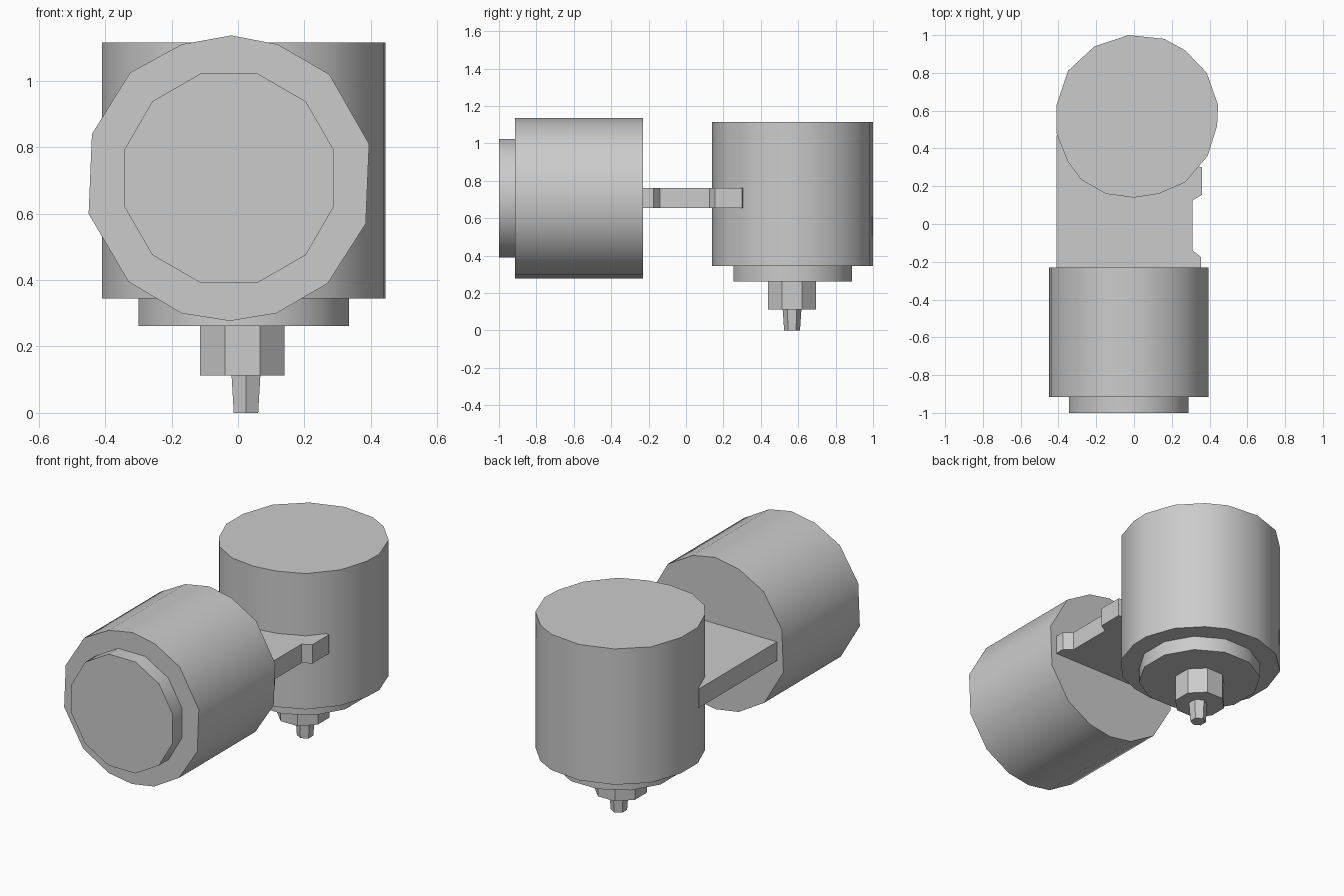
import bpy, bmesh
from math import cos, sin, pi, radians
from mathutils import Vector

cube = bpy.data.objects.get("Cube")
if cube:
    bpy.data.objects.remove(cube, do_unlink=True)

grey = bpy.data.materials.new("light_grey")
grey.use_nodes = True
colour = (0.6, 0.6, 0.6, 1)
grey.diffuse_color = colour
grey.node_tree.nodes["Principled BSDF"].inputs["Base Color"].default_value = colour


def prism(name, profile, start, end, axis="z", taper=1.0, smooth=40):
    """Extrude a 2D profile along z or y; taper scales the start face."""
    mid = sum((Vector(p) for p in profile), Vector((0, 0))) / len(profile)

    def place(p, d):
        return (p[0], p[1], d) if axis == "z" else (p[0], d, p[1])

    bm = bmesh.new()
    low = [bm.verts.new(place(mid + (Vector(p) - mid) * taper, start)) for p in profile]
    high = [bm.verts.new(place(p, end)) for p in profile]
    bm.faces.new(low)
    bm.faces.new(high)
    for i in range(len(profile)):
        j = (i + 1) % len(profile)
        bm.faces.new((low[i], low[j], high[j], high[i]))
    bmesh.ops.recalc_face_normals(bm, faces=bm.faces)
    mesh = bpy.data.meshes.new(name)
    bm.to_mesh(mesh)
    bm.free()
    mesh.materials.append(grey)
    obj = bpy.data.objects.new(name, mesh)
    bpy.context.collection.objects.link(obj)
    if smooth:
        bpy.ops.object.select_all(action="DESELECT")
        obj.select_set(True)
        bpy.context.view_layer.objects.active = obj
        bpy.ops.object.shade_smooth_by_angle(angle=radians(smooth))
    return obj


def ring(cx, cy, r, sides, turn=0.0):
    """Regular polygon, turned by a fraction of one side."""
    return [(cx + r * cos(2 * pi * (i + turn) / sides),
             cy + r * sin(2 * pi * (i + turn) / sides)) for i in range(sides)]


# Horizontal drum with its uneven outline, and the raised front disc
drum = [(-0.02, 1.137), (0.12, 1.11), (0.275, 1.02), (0.395, 0.81), (0.385, 0.57),
        (0.27, 0.39), (0.115, 0.30), (-0.025, 0.277), (-0.17, 0.30), (-0.33, 0.395),
        (-0.45, 0.60), (-0.44, 0.84), (-0.325, 1.025), (-0.17, 1.11)]
prism("horizontal_drum", drum, -0.915, -0.23, "y")
prism("front_disc", ring(-0.027, 0.707, 0.327, 12, 0.5), -1.0, -0.915, "y")

# Vertical drum
tower = [(-0.03, 1.0), (0.16, 0.98), (0.27, 0.92), (0.385, 0.80), (0.445, 0.63),
         (0.44, 0.52), (0.39, 0.36), (0.27, 0.22), (0.13, 0.16), (0, 0.14),
         (-0.15, 0.16), (-0.28, 0.235), (-0.35, 0.33), (-0.41, 0.48), (-0.41, 0.63),
         (-0.35, 0.81), (-0.21, 0.94)]
prism("vertical_drum", tower, 0.345, 1.115)

# Stepped nose under the vertical drum
prism("lower_disc", ring(0.017, 0.57, 0.328, 12, 0.5), 0.262, 0.345)
prism("nozzle_collar", ring(0.013, 0.567, 0.138, 8, 0.5), 0.112, 0.262)
prism("nozzle_tip", ring(0.024, 0.567, 0.05, 6, 0.5), 0, 0.112, taper=0.85, smooth=0)

# Connecting plate with a notch on its left side
plate = [(-0.41, -0.23), (0.355, -0.23), (0.355, -0.175), (0.31, -0.14), (0.31, 0.125),
         (0.36, 0.155), (0.36, 0.30), (-0.41, 0.47)]
prism("connecting_plate", plate, 0.655, 0.762, smooth=0)
